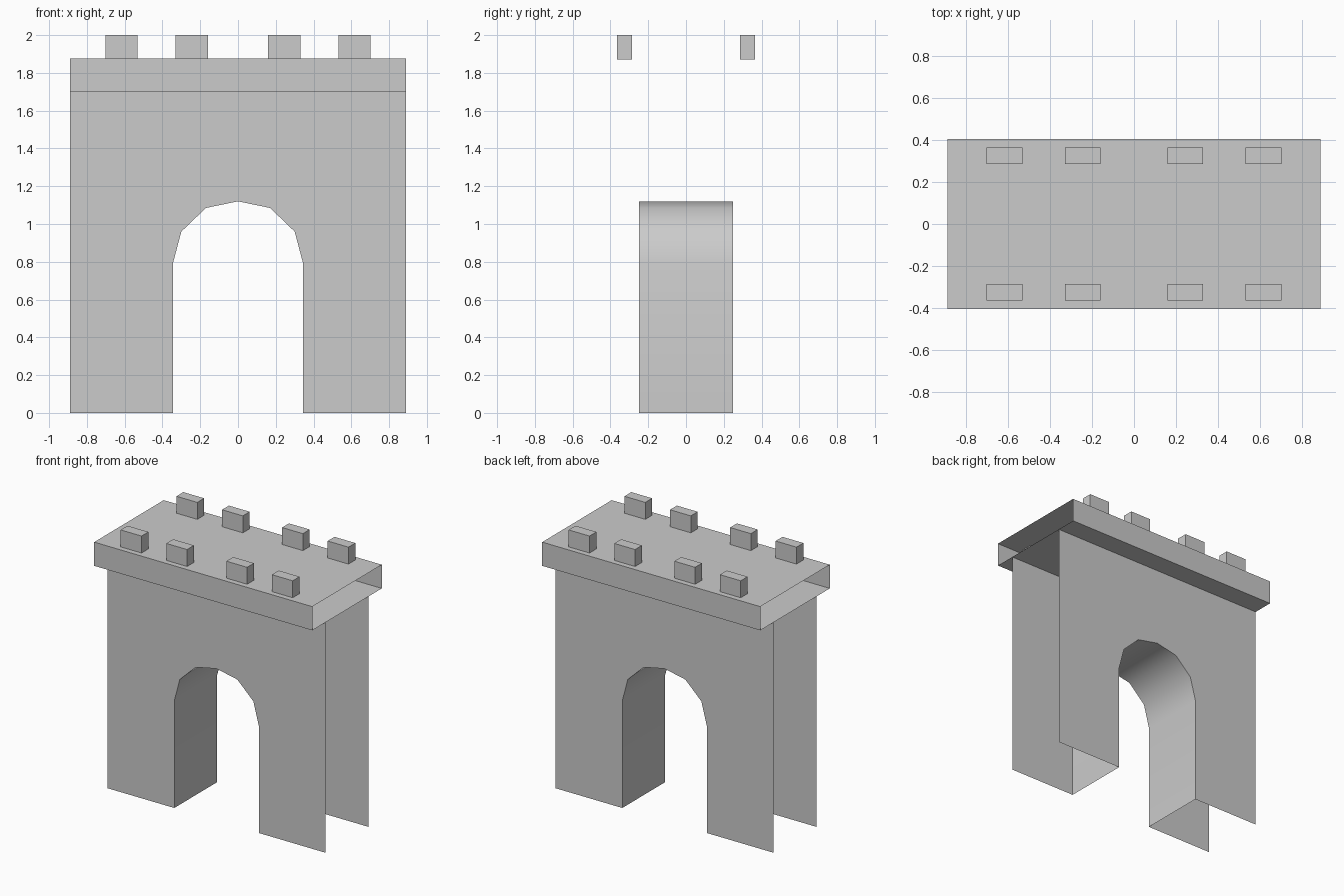
import bpy
import bmesh

cube = bpy.data.objects.get("Cube")
if cube:
    bpy.data.objects.remove(cube, do_unlink=True)

stone = bpy.data.materials.new("grey_stone")
stone.use_nodes = True
stone.diffuse_color = (0.6, 0.6, 0.6, 1)
stone.node_tree.nodes["Principled BSDF"].inputs["Base Color"].default_value = (0.6, 0.6, 0.6, 1)

HALF_X, WALL_Y, SLAB_Y = 0.89, 0.25, 0.405
SLAB_BOTTOM, SLAB_TOP = 1.70, 1.875


def finish(name, bm):
    bmesh.ops.recalc_face_normals(bm, faces=bm.faces)
    mesh = bpy.data.meshes.new(name)
    bm.to_mesh(mesh)
    bm.free()
    obj = bpy.data.objects.new(name, mesh)
    bpy.context.collection.objects.link(obj)
    mesh.materials.append(stone)
    return obj


def strip(bm, first, second, closed=False):
    """Join two matching rows of vertices with quads."""
    count = len(first)
    for i in range(count if closed else count - 1):
        j = (i + 1) % count
        bm.faces.new((first[i], first[j], second[j], second[i]))


# Gate walls: two thin sheets joined only by the arched passage
half_arch = [(0.345, 0), (0.345, 0.79), (0.30, 0.96), (0.17, 1.085)]
arch = [(-x, z) for x, z in half_arch] + [(0, 1.12)] + half_arch[::-1]
outline = [(HALF_X, 0), (HALF_X, SLAB_BOTTOM), (-HALF_X, SLAB_BOTTOM), (-HALF_X, 0)]

bm = bmesh.new()
passage = []
for y in (-WALL_Y, WALL_Y):
    inner = [bm.verts.new((x, y, z)) for x, z in arch]
    outer = [bm.verts.new((x, y, z)) for x, z in outline]
    bm.faces.new(inner + outer)
    passage.append(inner)
strip(bm, *passage)
walls = finish("gate_walls", bm)
bpy.ops.object.select_all(action="DESELECT")
walls.select_set(True)
bpy.context.view_layer.objects.active = walls
bpy.ops.object.shade_smooth_by_angle(angle=0.7)

# Parapet slab: a rectangular sleeve, open at both ends
bm = bmesh.new()
section = [(-SLAB_Y, SLAB_BOTTOM), (SLAB_Y, SLAB_BOTTOM), (SLAB_Y, SLAB_TOP), (-SLAB_Y, SLAB_TOP)]
ends = [[bm.verts.new((x, y, z)) for y, z in section] for x in (-HALF_X, HALF_X)]
strip(bm, *ends, closed=True)
finish("parapet_slab", bm)

# Merlons along the front and back edges
for side, y in (("front", -0.325), ("back", 0.325)):
    for number, x in enumerate((-0.617, -0.245, 0.245, 0.617), 1):
        bm = bmesh.new()
        bmesh.ops.create_cube(bm, size=1)
        bmesh.ops.scale(bm, vec=(0.17, 0.08, 0.13), verts=bm.verts)
        bmesh.ops.translate(bm, vec=(x, y, 1.935), verts=bm.verts)
        finish(f"{side}_merlon_{number}", bm)
